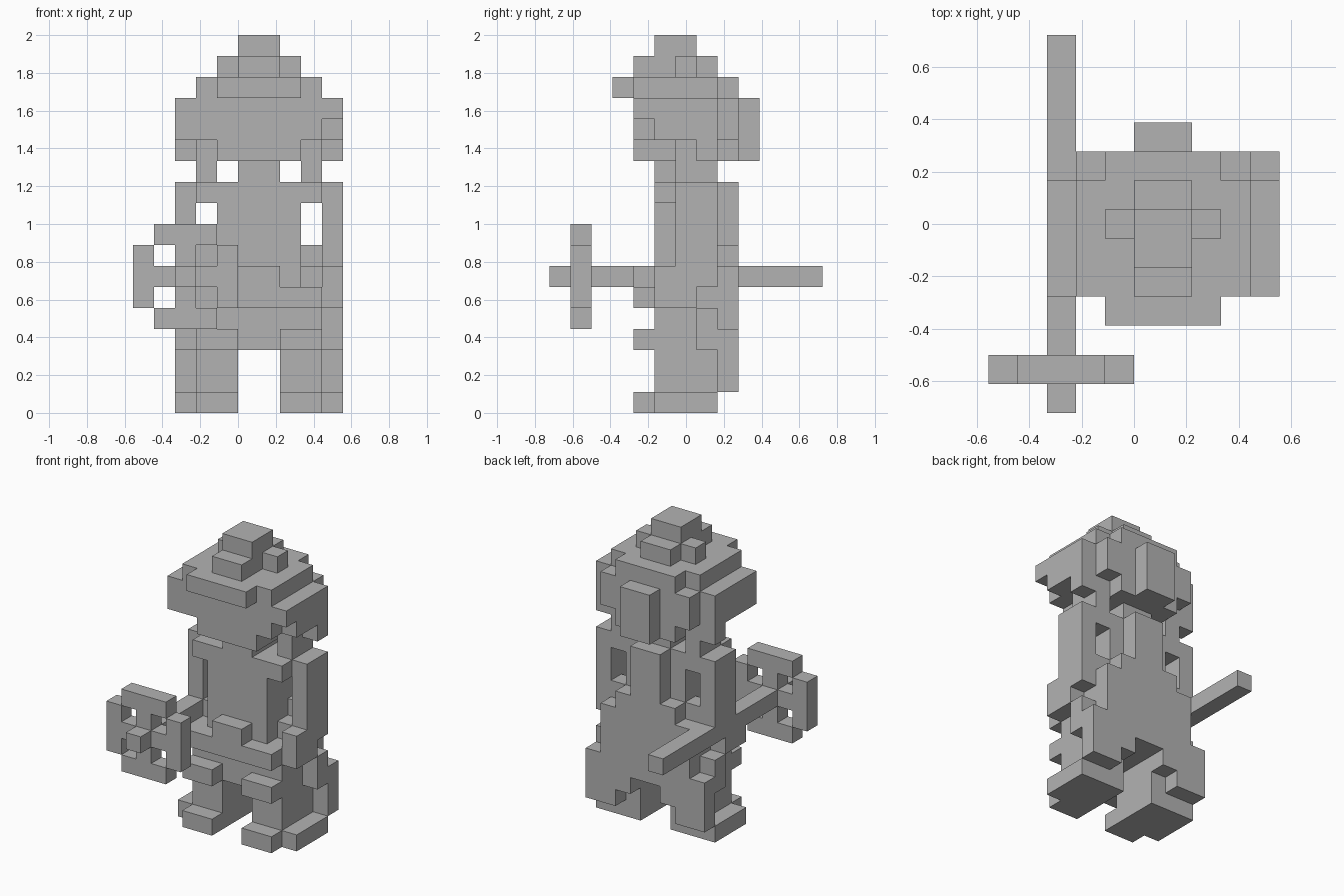
import bpy
import bmesh
from mathutils import Vector

cube = bpy.data.objects.get("Cube")
if cube:
    bpy.data.objects.remove(cube, do_unlink=True)

UNIT = 1 / 9          # edge of one block
OFFSET = 0.5          # depth is centred on half a block

grey = bpy.data.materials.new("plain grey")
grey.use_nodes = True
colour = (0.45, 0.45, 0.45, 1)
grey.diffuse_color = colour
grey.node_tree.nodes["Principled BSDF"].inputs["Base Color"].default_value = colour

owner = {}            # block cell -> part name


def box(part, x, y, z, mirror=False):
    """Fill a range of block cells for a part, optionally on both sides."""
    for i in range(*x):
        for j in range(*y):
            for k in range(*z):
                owner.setdefault((i, j, k), part)
                if mirror:
                    owner.setdefault((1 - i, j, k), part)


# weapon: long shaft and a ring-shaped head with a crossbar
box("weapon_shaft", (-3, -2), (-6, 7), (6, 7))
for z in (4, 8):
    box("weapon_head", (-4, -1), (-5, -4), (z, z + 1))
for x in (-5, -1):
    box("weapon_head", (x, x + 1), (-5, -4), (5, 8))
box("weapon_head", (-4, -1), (-5, -4), (6, 7))
box("weapon_head", (-3, -2), (-5, -4), (4, 9))

# feet and legs
box("feet", (2, 4), (-2, 2), (0, 1), True)
box("feet", (4, 5), (-1, 2), (0, 1), True)
box("legs", (2, 4), (-1, 2), (1, 3), True)
box("thigh_plates", (2, 4), (-2, -1), (3, 4), True)

# hips, belt and torso
box("hips", (-2, 4), (-1, 2), (3, 6))
box("hips", (-2, 4), (0, 2), (6, 7))
box("hips", (-2, 4), (1, 2), (7, 8))
box("belt", (-2, 4), (-2, -1), (5, 6))
box("belt", (0, 2), (-2, -1), (6, 7))
box("torso", (-1, 3), (-1, 2), (6, 11))
box("shoulders", (-2, 4), (-1, 2), (10, 11))

# arms and hands
box("arms", (4, 5), (0, 2), (6, 11), True)
box("hands", (4, 5), (-1, 1), (5, 7), True)

# cape, stepped at its upper and lower edges
box("cape", (0, 2), (2, 3), (3, 11))
box("cape", (2, 3), (2, 3), (2, 8), True)
box("cape", (3, 4), (2, 3), (1, 7), True)
box("cape", (4, 5), (2, 3), (1, 4), True)
box("cape", (4, 5), (1, 2), (3, 5), True)

# neck, side locks and head
box("neck", (0, 2), (-1, 2), (11, 12))
box("side_locks", (3, 4), (0, 2), (11, 13), True)
box("head", (-1, 3), (-2, 3), (12, 15))
box("head", (-2, 4), (-2, 3), (13, 15))

# helmet sides, back tail and stepped crown
box("helmet", (4, 5), (-2, 2), (14, 15), True)
box("helmet", (4, 5), (-1, 2), (13, 14), True)
box("helmet", (4, 5), (1, 2), (12, 13), True)
box("helmet", (-3, -2), (-2, -1), (13, 14))
box("helmet_tail", (0, 2), (3, 4), (12, 15))
box("helmet_top", (-2, 4), (-2, 2), (15, 16))
box("helmet_top", (-1, 3), (2, 3), (15, 16))
box("helmet_brim", (-1, 3), (-3, -2), (15, 16))
box("crest", (0, 2), (-2, 2), (16, 17))
box("crest", (-1, 3), (0, 1), (16, 17))
box("crest", (0, 2), (-1, 1), (17, 18))


def build(part):
    """Mesh the outward faces of a part, skipping those against other blocks."""
    bm = bmesh.new()
    for cell in [c for c, name in owner.items() if name == part]:
        centre = Vector(cell) + Vector((0.5, 0.5 - OFFSET, 0.5))
        for axis in range(3):
            for side in (-1, 1):
                near = list(cell)
                near[axis] += side
                if tuple(near) in owner:
                    continue
                n, u, v = Vector(), Vector(), Vector()
                n[axis] = side / 2
                u[(axis + 1) % 3] = side / 2
                v[(axis + 2) % 3] = 0.5
                corners = (-u - v, u - v, u + v, v - u)
                bm.faces.new([bm.verts.new((centre + n + c) * UNIT) for c in corners])
    bmesh.ops.remove_doubles(bm, verts=bm.verts, dist=0.001)
    bmesh.ops.dissolve_limit(bm, angle_limit=0.01, verts=bm.verts, edges=bm.edges)
    mesh = bpy.data.meshes.new(part)
    bm.to_mesh(mesh)
    bm.free()
    mesh.materials.append(grey)
    bpy.context.collection.objects.link(bpy.data.objects.new(part, mesh))


for part in dict.fromkeys(owner.values()):
    build(part)
